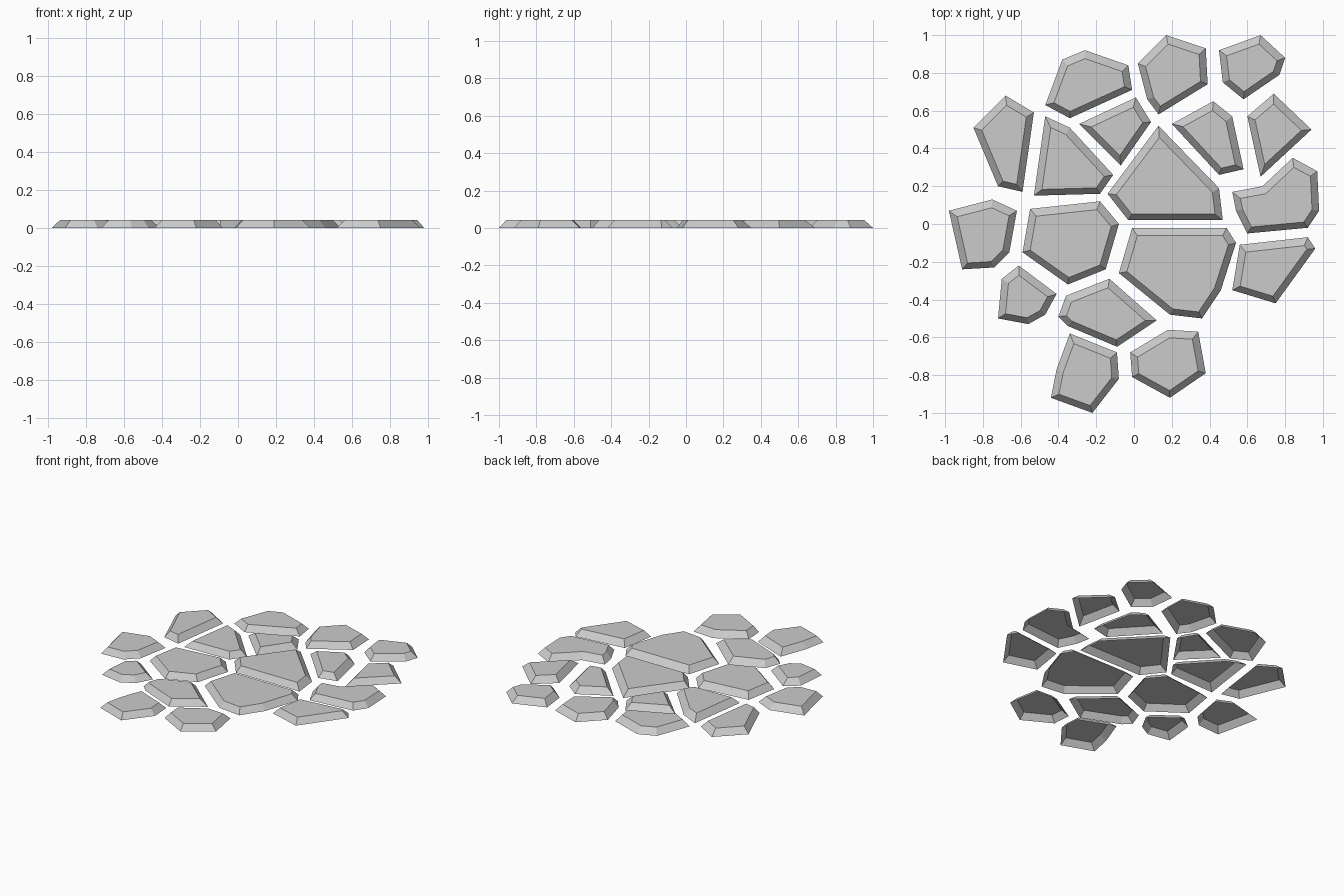
import bpy
import bmesh
from mathutils import Vector

HEIGHT = 0.042      # slab thickness
SLOPE = 0.037       # how far the top edge steps in from the foot
TOP_SHIFT = Vector((0, -0.005, HEIGHT))

# Remove the default cube
default_cube = bpy.data.objects.get("Cube")
if default_cube:
    bpy.data.objects.remove(default_cube, do_unlink=True)

# Single grey material
stone_grey = bpy.data.materials.new("stone_grey")
stone_grey.use_nodes = True
grey = (0.6, 0.6, 0.6, 1)
stone_grey.diffuse_color = grey
stone_grey.node_tree.nodes["Principled BSDF"].inputs["Base Color"].default_value = grey


def paving_stone(name, *outline):
    """Open-bottomed slab with sloping sides; outline is in hundredths of a unit."""
    bm = bmesh.new()
    corners = [bm.verts.new((x / 100, y / 100, 0)) for x, y in outline]
    top = bm.faces.new(corners)
    top.normal_update()
    if top.normal.z < 0:
        top.normal_flip()
    # Inset the outline, then lift the inner face to form the sloped rim
    bmesh.ops.inset_individual(bm, faces=[top], thickness=SLOPE, use_even_offset=True)
    bmesh.ops.translate(bm, verts=list(top.verts), vec=TOP_SHIFT)
    bm.normal_update()

    mesh = bpy.data.meshes.new(name)
    bm.to_mesh(mesh)
    bm.free()
    mesh.materials.append(stone_grey)
    stone = bpy.data.objects.new(name, mesh)
    bpy.context.collection.objects.link(stone)
    return stone


# Back row
paving_stone("stone_back_right",
             (-26, 92), (-3, 84), (-1, 71), (-34, 56), (-47, 63), (-38, 87))
paving_stone("stone_back_middle",
             (17, 100), (38, 93), (39, 74), (13, 58), (7, 66), (2, 85))
paving_stone("stone_back_left",
             (67, 100), (80, 88), (77, 79), (58, 66), (47, 75), (45, 92))

# Second row
paving_stone("stone_second_row_far_right",
             (-68, 68), (-53, 59), (-59, 17), (-72, 20), (-85, 51))
paving_stone("stone_second_row_right",
             (-47, 57), (-34, 51), (-11, 26), (-18, 16), (-53, 15))
paving_stone("stone_second_row_small_wedge",
             (1, 67), (9, 54), (-7, 31), (-29, 53))
paving_stone("stone_second_row_left",
             (42, 65), (52, 57), (58, 29), (45, 26), (20, 53))
paving_stone("stone_second_row_far_left",
             (74, 69), (94, 50), (67, 25), (60, 57))

# Middle stones
paving_stone("stone_centre_triangle",
             (13, 52), (45, 19), (47, 2), (-3, 2), (-14, 16))
paving_stone("stone_centre_large",
             (-1, -2), (49, -2), (54, -10), (46, -35), (36, -50), (19, -48), (-8, -26))
paving_stone("stone_centre_hexagon",
             (-18, 12), (-8, 0), (-15, -24), (-35, -32), (-59, -15), (-55, 8))
paving_stone("stone_middle_far_right",
             (-75, 13), (-62, 7), (-66, -15), (-74, -23), (-91, -24), (-98, 7))
paving_stone("stone_middle_notched_left",
             (84, 35), (97, 28), (98, 7), (92, -2), (60, -5), (54, 7), (52, 17), (68, 20))
paving_stone("stone_middle_far_left",
             (92, -7), (96, -13), (75, -42), (52, -35), (56, -11))

# Front stones
paving_stone("stone_front_small_right",
             (-61, -22), (-41, -37), (-47, -48), (-56, -53), (-72, -50), (-70, -29))
paving_stone("stone_front_inner",
             (-13, -29), (12, -51), (-9, -65), (-35, -54), (-40, -49), (-36, -38))
paving_stone("stone_front_right",
             (-34, -58), (-9, -68), (-8, -82), (-22, -100), (-44, -92), (-41, -77))
paving_stone("stone_front_left",
             (18, -56), (34, -57), (38, -79), (19, -92), (-1, -81), (-2, -68))
